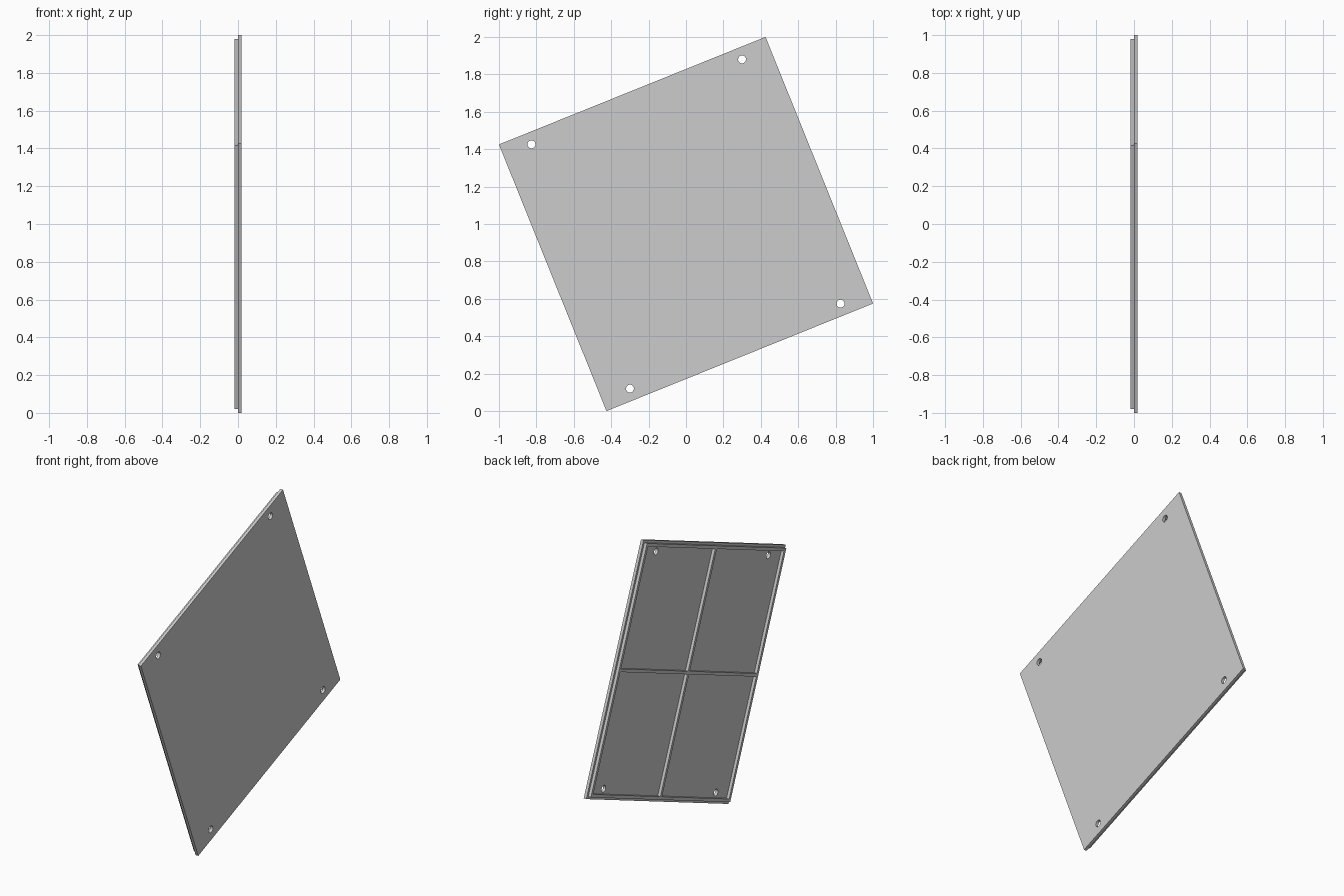
import bpy
import bmesh
import math
from mathutils import Matrix, Vector

cube = bpy.data.objects.get("Cube")
if cube:
    bpy.data.objects.remove(cube, do_unlink=True)

SIDE = 1.537        # square panel edge
THICK = 0.0185      # plate thickness, also rib height and width
INSET = 0.015       # ledge between plate edge and rim
HOLE_R = 0.021
TILT = Matrix.Translation((0, 0, 1)) @ Matrix.Rotation(math.radians(21.97), 4, 'X')

grey = bpy.data.materials.new("light_grey")
grey.use_nodes = True
grey.diffuse_color = (0.604, 0.604, 0.604, 1)
grey.node_tree.nodes["Principled BSDF"].inputs["Base Color"].default_value = grey.diffuse_color


def finish(name, bm):
    """Tilt the part into place and make an object of it."""
    bm.transform(TILT)
    mesh = bpy.data.meshes.new(name)
    bm.to_mesh(mesh)
    bm.free()
    mesh.materials.append(grey)
    obj = bpy.data.objects.new(name, mesh)
    bpy.context.collection.objects.link(obj)
    return obj


def box(name, center, size):
    bm = bmesh.new()
    bmesh.ops.create_cube(bm, size=1)
    bm.transform(Matrix.Translation(center) @ Matrix.Diagonal(Vector(size)).to_4x4())
    return finish(name, bm)


# Flat plate with a mounting hole near each corner
plate = box("plate", (THICK / 2, 0, 0), (THICK, SIDE, SIDE))
bm = bmesh.new()
for u in (-0.607, 0.607):
    for v in (-0.704, 0.704):
        place = Matrix.Translation((THICK / 2, u, v)) @ Matrix.Rotation(math.pi / 2, 4, 'Y')
        bmesh.ops.create_cone(bm, cap_ends=True, segments=32, radius1=HOLE_R,
                              radius2=HOLE_R, depth=4 * THICK, matrix=place)
cutter = finish("hole_cutter", bm)
cutter.hide_render = True
drill = plate.modifiers.new("holes", 'BOOLEAN')
drill.operation = 'DIFFERENCE'
drill.solver = 'EXACT'
drill.object = cutter
bpy.context.view_layer.objects.active = plate
bpy.ops.object.modifier_apply(modifier=drill.name)
bpy.data.objects.remove(cutter, do_unlink=True)

# Raised rim just inside the plate edge
outer = SIDE - 2 * INSET
inner = outer - 2 * THICK
mid = (outer - THICK) / 2
x = -THICK / 2
for s, side, end in ((-1, "near", "lower"), (1, "far", "upper")):
    box(side + "_rim", (x, s * mid, 0), (THICK, THICK, outer))
    box(end + "_rim", (x, 0, s * mid), (THICK, inner, THICK))

# Stiffening cross that divides the rimmed side into four bays
box("long_rib", (x, 0, 0), (THICK, THICK, inner))
half = (inner - THICK) / 2
for s, side in ((-1, "near"), (1, "far")):
    box(side + "_cross_rib", (x, s * (half + THICK) / 2, 0), (THICK, half, THICK))
